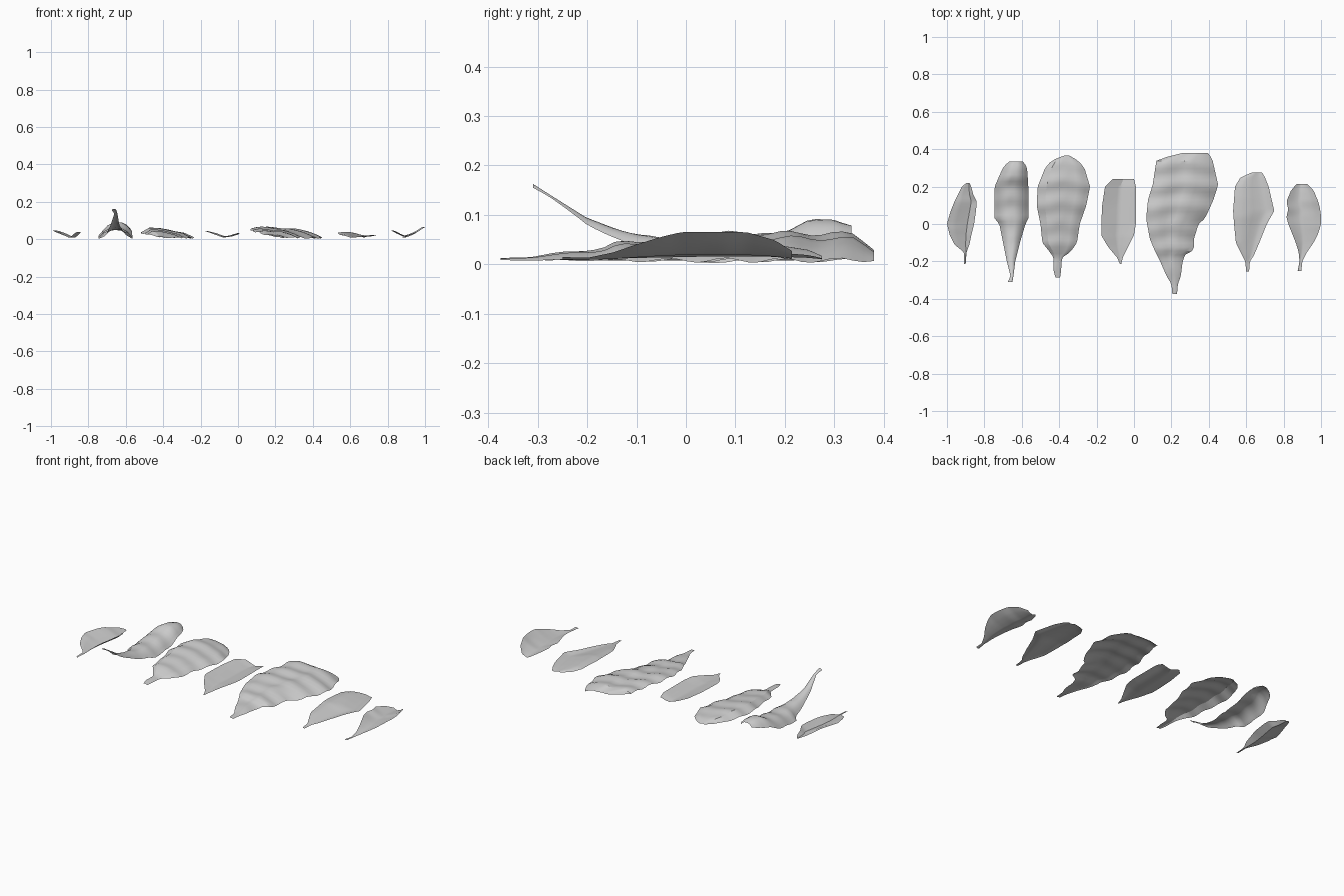
import bpy, math

ROWS, COLS = 36, 12


def sample(keys, t):
    """Piecewise linear lookup; keys are (t, value) pairs in rising order."""
    if t <= keys[0][0]:
        return keys[0][1]
    for (a, va), (b, vb) in zip(keys, keys[1:]):
        if t <= b:
            return va + (vb - va) * (t - a) / (b - a)
    return keys[-1][1]


def leaf(name, outline, cross, spine=((0, 0.008),), ripple=0.0, phase=0.0):
    """outline: (y, left x, right x) from stem to tip; cross: heights left to
    right at full width; spine: (y, height) along the midrib."""
    left = [(y, a) for y, a, b in outline]
    right = [(y, b) for y, a, b in outline]
    section = [(i / (len(cross) - 1), h) for i, h in enumerate(cross)]
    widest = max(b - a for y, a, b in outline)
    y0, y1 = outline[0][0], outline[-1][0]
    verts, faces = [], []
    for r in range(ROWS + 1):
        y = y0 + (y1 - y0) * r / ROWS
        a, b = sample(left, y), sample(right, y)
        full = min(1.0, 1.1 * (b - a) / widest)
        for c in range(COLS + 1):
            u = c / COLS
            z = sample(spine, y) + sample(section, u) * full
            z += ripple * full * math.sin(y * 55 + phase + 3 * abs(u - 0.5))
            verts.append((a + (b - a) * u, y, max(z, 0.003)))
    n = COLS + 1
    for r in range(ROWS):
        for c in range(COLS):
            i = r * n + c
            faces.append((i, i + 1, i + n + 1, i + n))
    mesh = bpy.data.meshes.new(name)
    mesh.from_pydata(verts, [], faces)
    ob = bpy.data.objects.new(name, mesh)
    bpy.context.collection.objects.link(ob)
    bpy.context.view_layer.objects.active = ob
    ob.select_set(True)
    bpy.ops.object.shade_smooth_by_angle(angle=math.radians(30))
    ob.select_set(False)


# small leaf at far left, folded up along the midrib
leaf("small_leaf_left",
     [(-.215, -.91, -.9), (-.15, -.91, -.895), (-.11, -.96, -.88), (-.06, -.985, -.87),
      (0, -1, -.855), (.07, -.98, -.845), (.12, -.96, -.84), (.16, -.94, -.86),
      (.2, -.92, -.87), (.22, -.895, -.88)],
     [.04, .03, .015, .0, .03])

# curled leaf with raised stem and drooping sides
leaf("curled_leaf",
     [(-.31, -.675, -.65), (-.28, -.66, -.645), (-.2, -.68, -.635), (-.1, -.7, -.61),
      (0, -.72, -.58), (.03, -.745, -.565), (.2, -.745, -.565), (.28, -.71, -.57),
      (.31, -.695, -.575), (.335, -.665, -.595)],
     [-.045, -.015, 0, .002, 0, -.015, -.045],
     [(-.31, .162), (-.25, .125), (-.2, .092), (-.1, .058), (0, .048), (.1, .05),
      (.2, .066), (.25, .086), (.3, .09), (.335, .078)], .003)

# broad leaf
leaf("broad_leaf",
     [(-.285, -.42, -.395), (-.25, -.43, -.39), (-.18, -.43, -.385), (-.15, -.45, -.34),
      (-.1, -.49, -.305), (0, -.5, -.29), (.1, -.52, -.255), (.2, -.515, -.235),
      (.3, -.475, -.265), (.34, -.44, -.3), (.365, -.375, -.345)],
     [.025, .05, .048, .04, .03, .022, .0], ripple=.004, phase=1)

# small middle leaf, shallow V section
leaf("small_leaf_middle",
     [(-.215, -.075, -.068), (-.18, -.09, -.06), (-.12, -.14, -.03), (-.06, -.175, 0),
      (0, -.175, .01), (.1, -.17, .01), (.2, -.155, .01), (.24, -.115, 0)],
     [.035, .02, .005, .012, .025])

# largest leaf with a crinkled stem end
leaf("largest_leaf",
     [(-.375, .205, .23), (-.32, .2, .235), (-.28, .175, .25), (-.2, .14, .26),
      (-.16, .12, .275), (-.14, .11, .32), (-.08, .085, .32), (0, .07, .345),
      (.03, .065, .38), (.13, .075, .425), (.21, .1, .45), (.34, .12, .42),
      (.36, .18, .41), (.38, .26, .395)],
     [.045, .056, .05, .042, .046, .036, .022, .0], ripple=.005, phase=2)

# medium leaf
leaf("medium_leaf",
     [(-.255, .6, .615), (-.2, .595, .62), (-.17, .58, .64), (-.1, .545, .67),
      (0, .535, .71), (.07, .53, .75), (.2, .54, .72), (.25, .57, .7), (.275, .63, .685)],
     [.026, .033, .027, .015, .006, .016])

# small leaf at far right, raised edges
leaf("small_leaf_right",
     [(-.25, .875, .895), (-.2, .885, .9), (-.15, .88, .925), (-.1, .865, .96),
      (-.05, .845, .985), (0, .825, 1), (.04, .815, 1), (.08, .825, .995),
      (.12, .815, .985), (.18, .84, .96), (.215, .87, .925)],
     [.04, .022, .01, .02, .035, .057])
